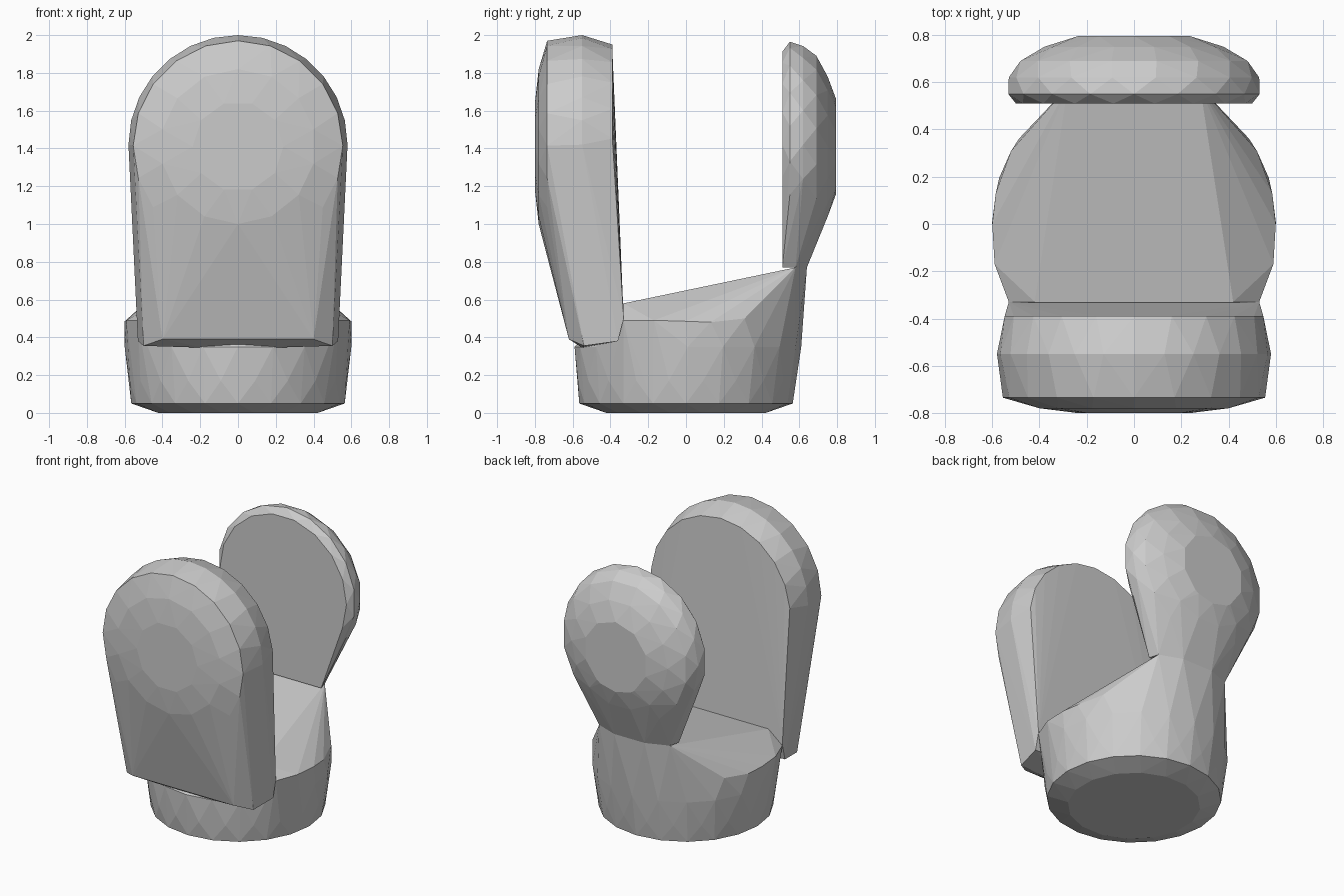
import bpy, bmesh
from math import sin, cos, pi, radians

if "Cube" in bpy.data.objects:
    bpy.data.objects.remove(bpy.data.objects["Cube"])


def hull(name, pts):
    """Flat-shaded convex solid wrapped around a point set."""
    bm = bmesh.new()
    for p in pts:
        bm.verts.new(p)
    res = bmesh.ops.convex_hull(bm, input=bm.verts[:])
    junk = {g for g in res["geom_interior"] + res["geom_unused"]
            if isinstance(g, bmesh.types.BMVert)}
    bmesh.ops.delete(bm, geom=list(junk), context='VERTS')
    bmesh.ops.dissolve_limit(bm, angle_limit=radians(1), verts=bm.verts[:], edges=bm.edges[:])
    bmesh.ops.recalc_face_normals(bm, faces=bm.faces[:])
    me = bpy.data.meshes.new(name)
    bm.to_mesh(me)
    bm.free()
    ob = bpy.data.objects.new(name, me)
    bpy.context.collection.objects.link(ob)
    return ob


def ring_z(z, r, n=18, off=0.0, cy=0.0):
    return [(r * cos(2 * pi * (i + off) / n), cy + r * sin(2 * pi * (i + off) / n), z)
            for i in range(n)]


def ring_y(y, r, cz, n=18, off=0.0, a0=0.0, a1=2 * pi):
    """Ring (or arc) in the xz plane."""
    full = a1 - a0 >= 2 * pi - 1e-6
    return [(r * cos(a), y, cz + r * sin(a)) for a in
            (a0 + (a1 - a0) * (i + off) / n for i in range(n if full else n + 1))]


def mirrored(pts):
    return [(s * x, y, z) for x, y, z in pts for s in (1, -1)]


# Base cup: round body, lowered front lip, sloping top rising to the rear neck
base = ring_z(0.0, 0.43, 16, 0.5) + ring_z(0.05, 0.565, 20)
base += ring_z(0.17, 0.58, 20, 0.5)
for x, y, z in ring_z(0.35, 0.6, 20, 0.0, 0.01):
    base.append((x, y, 0.35))
base += mirrored([(0.53, -0.33, 0.49), (0.42, -0.33, 0.58), (0.59, -0.17, 0.49),
                  (0.60, 0.0, 0.485), (0.585, 0.13, 0.48), (0.52, 0.31, 0.50),
                  (0.28, 0.58, 0.77), (0.12, 0.64, 0.77)])
hull("base_cup", base)

# Front panel: thick arched slab with a domed face, tapering at the bottom
front = ring_y(-0.39, 0.55, 1.40, 12, a0=-0.2, a1=pi + 0.2)
front += ring_y(-0.55, 0.58, 1.42, 14, a0=0, a1=pi)
front += ring_y(-0.735, 0.555, 1.415, 20)
front += ring_y(-0.78, 0.41, 1.41, 14, 0.5) + ring_y(-0.80, 0.24, 1.41, 10)
front += mirrored([(0.53, -0.33, 0.50), (0.53, -0.36, 0.38), (0.50, -0.54, 0.355),
                   (0.40, -0.62, 0.39), (0.14, -0.62, 0.39), (0.18, -0.55, 0.345)])
hull("front_panel", front)

# Rear pad: flat-faced rounded lobe narrowing to the neck
rear = ring_y(0.51, 0.50, 1.42, 18) + ring_y(0.55, 0.54, 1.425, 18, 0.5)
rear += ring_y(0.62, 0.53, 1.42, 18) + ring_y(0.69, 0.49, 1.41, 16, 0.5)
rear += ring_y(0.75, 0.38, 1.41, 14) + ring_y(0.795, 0.25, 1.41, 10, 0.5)
rear += mirrored([(0.30, 0.51, 0.77), (0.28, 0.58, 0.77), (0.12, 0.64, 0.77),
                  (0.12, 0.795, 1.19)])
hull("rear_pad", rear)
